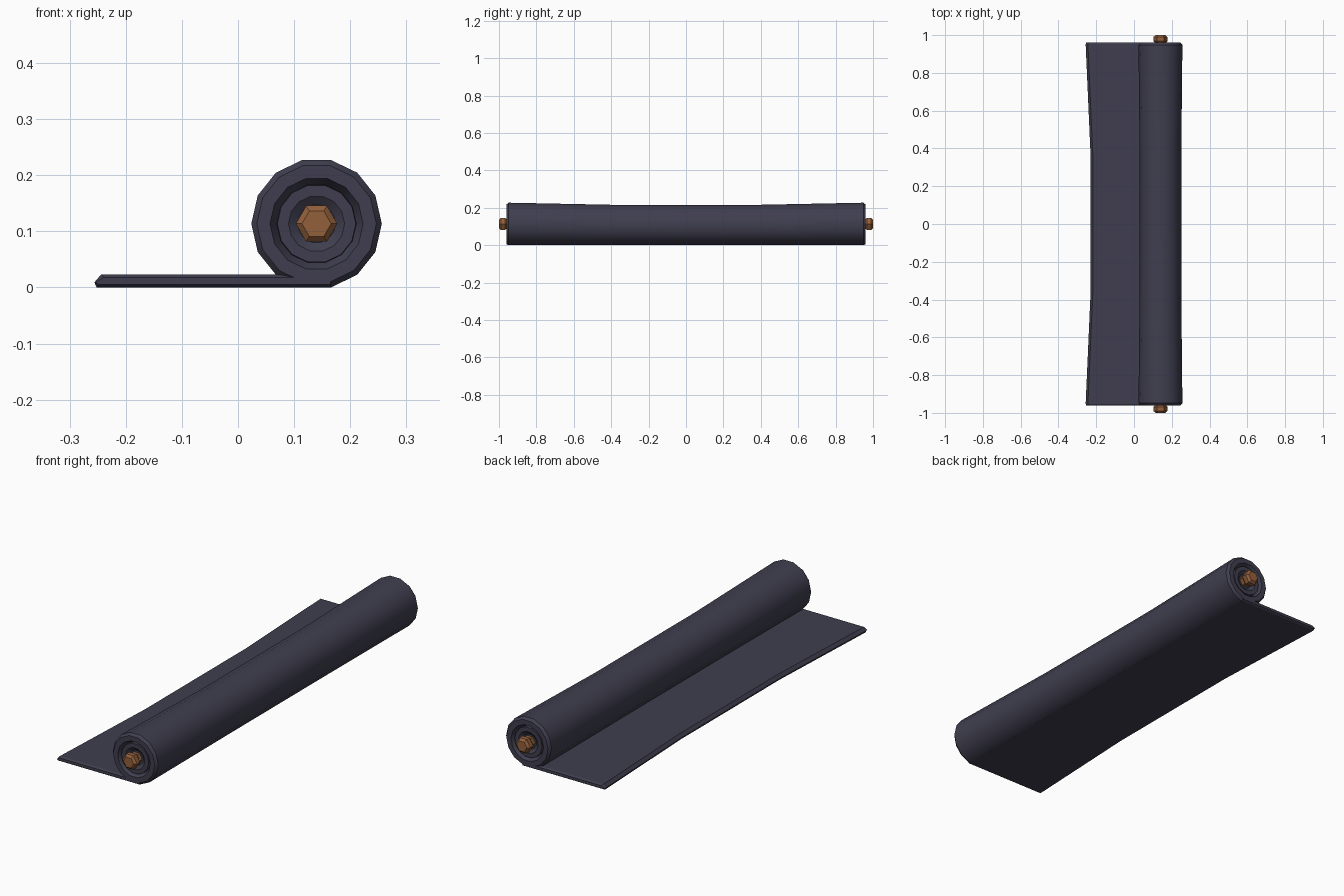
import bpy, bmesh, math

if "Cube" in bpy.data.objects:
    bpy.data.objects.remove(bpy.data.objects["Cube"])

CX, CZ = 0.14, 0.1135   # roll axis


def material(name, col):
    m = bpy.data.materials.new(name)
    m.diffuse_color = (*col, 1)
    m.use_nodes = True
    m.node_tree.nodes["Principled BSDF"].inputs["Base Color"].default_value = m.diffuse_color
    return m


cloth = material("dark slate cloth", (0.05, 0.048, 0.077))
wood = material("brown wood", (0.29, 0.115, 0.043))


def pinch(y):
    """0 at the ends, 1 along the slimmer middle."""
    return min(1.0, max(0.0, (0.945 - abs(y)) / 0.58))


def finish(name, bm, mat, angle):
    bmesh.ops.recalc_face_normals(bm, faces=bm.faces)
    me = bpy.data.meshes.new(name)
    bm.to_mesh(me)
    bm.free()
    ob = bpy.data.objects.new(name, me)
    bpy.context.collection.objects.link(ob)
    me.materials.append(mat)
    bpy.ops.object.select_all(action='DESELECT')
    ob.select_set(True)
    bpy.context.view_layer.objects.active = ob
    bpy.ops.object.shade_smooth_by_angle(angle=math.radians(angle))
    return ob


def loft(name, sections, mat, angle=30):
    """Skin a list of equal-length point rings and cap both ends."""
    bm = bmesh.new()
    rings = [[bm.verts.new(p) for p in s] for s in sections]
    for a, b in zip(rings, rings[1:]):
        for i in range(len(a)):
            j = (i + 1) % len(a)
            bm.faces.new((a[i], a[j], b[j], b[i]))
    bm.faces.new(rings[0])
    bm.faces.new(rings[-1])
    return finish(name, bm, mat, angle)


def ring(r, y, n, turn=0.0):
    s = 1 - 0.052 * pinch(y) if n == 14 else 1
    return [(CX + s * r * math.cos(turn + k * math.tau / n), y,
             s * (CZ + r * math.sin(turn + k * math.tau / n))) for k in range(n)]


def mirrored(half):
    """Profile of (radius, y) from the +y end inwards, mirrored to -y."""
    return half + [(r, -y) for r, y in reversed(half)]


# rolled part, with stepped spiral-like ends
roll = [(0.034, 0.94), (0.05, 0.952), (0.070, 0.952), (0.071, 0.938),
        (0.083, 0.96), (0.1065, 0.96), (0.1163, 0.948), (0.1163, 0.365)]
loft("rolled_cloth", [ring(r, y, 14) for r, y in mirrored(roll)], cloth)

# hexagonal rod through the roll
rod = [(0.026, 1.0), (0.037, 0.99), (0.037, 0.968), (0.028, 0.958), (0.028, 0.92)]
loft("wooden_rod", [ring(r, y, 6) for r, y in mirrored(rod)], wood, 20)


# loose flap lying flat, chamfered at its ends
def flap_section(y, b):
    e = -0.256 + 0.026 * pinch(y)
    return [(e + b * 0.5, y, 0.009), (e + 0.004 + b, y, b), (0.165, y, b),
            (0.165, y, 0.023 - b), (e + 0.012 + b, y, 0.023 - b)]


flap = [(0.96, 0.005), (0.952, 0.0), (0.365, 0.0)]
loft("loose_flap", [flap_section(y, b) for y, b in
                    flap + [(-y, b) for y, b in reversed(flap)]], cloth)
